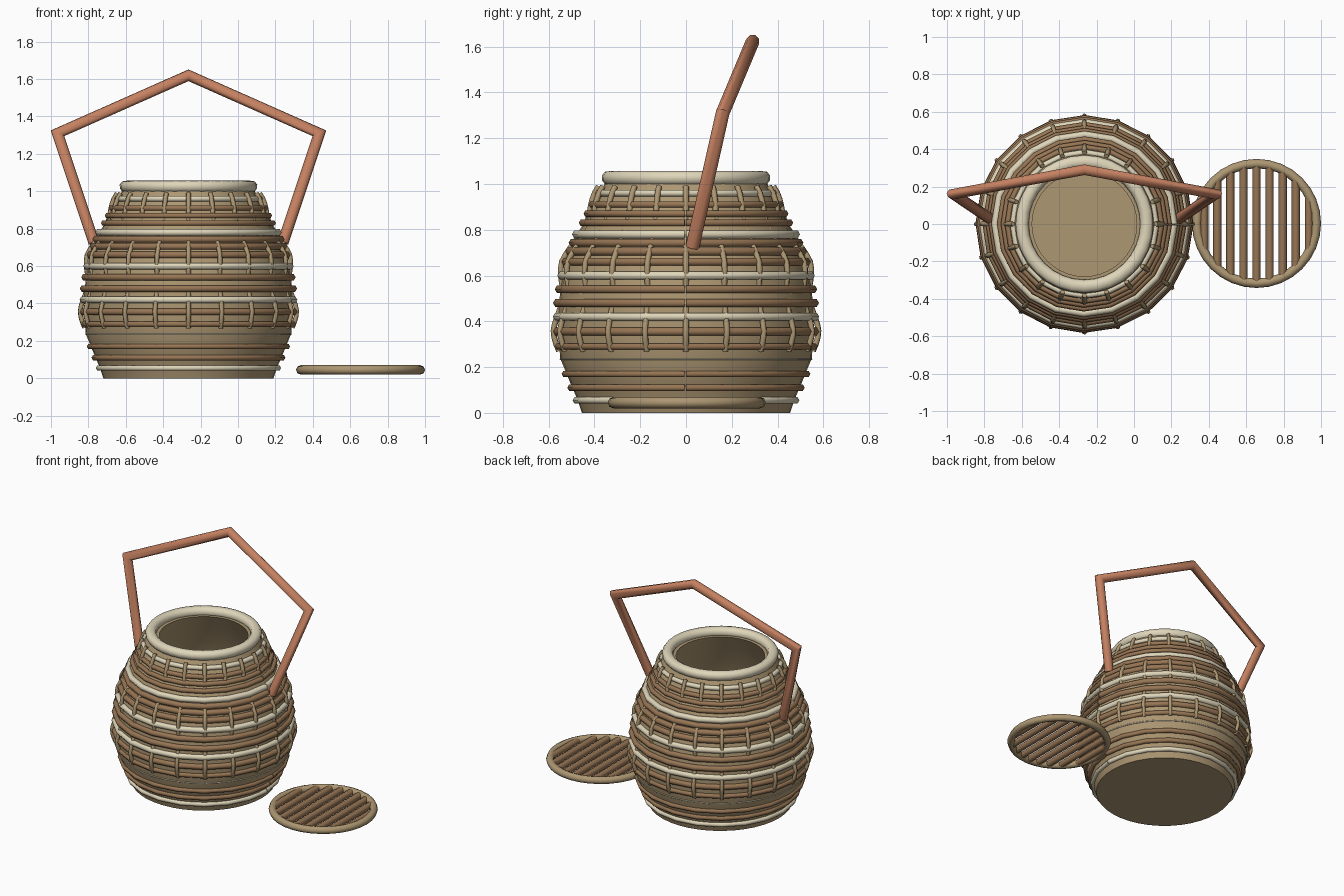
import bpy
import bmesh
import math
from mathutils import Vector

cube = bpy.data.objects.get("Cube")
if cube:
    bpy.data.objects.remove(cube)

BASKET = Vector((-0.265, 0, 0))
LID = Vector((0.655, 0.003, 0.045))
SIDES = 20


def material(name, rgb):
    mat = bpy.data.materials.new(name)
    mat.use_nodes = True
    mat.diffuse_color = (*rgb, 1)
    bsdf = mat.node_tree.nodes["Principled BSDF"]
    bsdf.inputs["Base Color"].default_value = (*rgb, 1)
    bsdf.inputs["Roughness"].default_value = 0.8
    return mat


TAN = material("tan_weave", (0.42, 0.31, 0.17))
BROWN = material("brown_reed", (0.31, 0.18, 0.09))
CREAM = material("cream_reed", (0.74, 0.67, 0.49))
WOOD = material("red_wood", (0.56, 0.22, 0.12))


def finish(name, bm, mat, location, angle=65):
    bmesh.ops.recalc_face_normals(bm, faces=bm.faces)
    mesh = bpy.data.meshes.new(name)
    bm.to_mesh(mesh)
    bm.free()
    mesh.materials.append(mat)
    obj = bpy.data.objects.new(name, mesh)
    obj.location = location
    bpy.context.collection.objects.link(obj)
    bpy.ops.object.select_all(action="DESELECT")
    obj.select_set(True)
    bpy.context.view_layer.objects.active = obj
    bpy.ops.object.shade_smooth_by_angle(angle=math.radians(angle))
    return obj


def lathe(name, profile, mat, location, steps=SIDES, closed=True, gap=0.0, angle=65):
    """Spin an (r, z) profile about z; a gap leaves the two ends of a hoop apart."""
    bm = bmesh.new()
    verts = [bm.verts.new((r, 0, z)) for r, z in profile]
    pairs = list(zip(verts, verts[1:]))
    if closed:
        pairs.append((verts[-1], verts[0]))
    edges = [bm.edges.new(p) for p in pairs]
    bmesh.ops.spin(bm, geom=verts + edges, cent=(0, 0, 0), axis=(0, 0, 1),
                   angle=math.tau - gap, steps=steps, use_duplicate=False)
    if gap:
        bmesh.ops.holes_fill(bm, edges=bm.edges, sides=len(profile))
    else:
        bmesh.ops.remove_doubles(bm, verts=bm.verts, dist=1e-4)
    return finish(name, bm, mat, location, angle)


def ring_profile(radius, z, minor, sides=6):
    turns = [math.tau * i / sides for i in range(sides)]
    return [(radius + minor * math.cos(a), z + minor * math.sin(a)) for a in turns]


def add_tube(bm, points, radius, sides=6):
    """Sweep a round section along straight runs with mitred corners."""
    pts = [Vector(p) for p in points]
    dirs = [(b - a).normalized() for a, b in zip(pts, pts[1:])]
    u = dirs[0].orthogonal().normalized()
    v = dirs[0].cross(u)
    turns = [math.tau * i / sides for i in range(sides)]
    ring = [pts[0] + radius * (math.cos(a) * u + math.sin(a) * v) for a in turns]
    rings = [[bm.verts.new(c) for c in ring]]
    for i, d in enumerate(dirs):
        normal = d + dirs[min(i + 1, len(dirs) - 1)]
        ring = [c + d * ((pts[i + 1] - c).dot(normal) / d.dot(normal)) for c in ring]
        rings.append([bm.verts.new(c) for c in ring])
    for low, high in zip(rings, rings[1:]):
        for i in range(sides):
            j = (i + 1) % sides
            bm.faces.new((low[i], low[j], high[j], high[i]))
    bm.faces.new(rings[0])
    bm.faces.new(rings[-1])


# Basket wall: one closed shell with a floor
WALL = [(0.455, 0), (0.475, 0.06), (0.505, 0.13), (0.55, 0.24), (0.557, 0.36),
        (0.555, 0.48), (0.542, 0.58), (0.52, 0.66), (0.472, 0.78),
        (0.41, 0.9), (0.35, 1.01)]


def wall_radius(z):
    for (r0, z0), (r1, z1) in zip(WALL, WALL[1:]):
        if z <= z1:
            return r0 + (r1 - r0) * (z - z0) / (z1 - z0)
    return WALL[-1][0]


inside = [(r - 0.07, max(z, 0.03)) for r, z in reversed(WALL)]
lathe("basket_body", [(0, 0)] + WALL + inside + [(0, 0.03)], TAN, BASKET,
      steps=40, closed=False, angle=40)

# Woven hoops, with a few pale accent rows
BROWN_ROWS = (0.11, 0.17, 0.29, 0.355, 0.48, 0.54, 0.66, 0.705, 0.743, 0.83, 0.87, 0.91)
CREAM_ROWS = (0.055, 0.42, 0.6, 0.78, 0.96)
for label, rows, mat in (("brown", BROWN_ROWS, BROWN), ("cream", CREAM_ROWS, CREAM)):
    for i, z in enumerate(rows):
        minor = 0.02 if 0.3 < z < 0.8 else 0.016
        lathe(f"{label}_hoop_{i + 1}", ring_profile(wall_radius(z) + 0.006, z, minor),
              mat, BASKET, gap=0.012)
lathe("thin_cream_band", ring_profile(wall_radius(0.235), 0.235, 0.004), CREAM, BASKET, steps=40)

# Upright stakes weaving in and out of the hoops
bm = bmesh.new()
for k in range(SIDES):
    a = math.tau * k / SIDES
    path = []
    for i in range(25):
        z = 0.27 + 0.03 * i
        r = wall_radius(z) + 0.004 + 0.018 * math.cos(math.tau * (z - 0.97) / 0.31)
        path.append((r * math.cos(a), r * math.sin(a), z))
    add_tube(bm, path, 0.013)
finish("upright_stakes", bm, TAN, BASKET)

# Thick rolled rim
lathe("basket_rim", [(0.352, 0.995), (0.366, 1.015), (0.368, 1.035), (0.355, 1.053),
                     (0.325, 1.057), (0.305, 1.045), (0.298, 1.02), (0.31, 0.995)],
      CREAM, BASKET, steps=32)

# Tilted angular handle
half = [(0.505, 0.028, 0.725), (0.7, 0.16, 1.31)]
bm = bmesh.new()
add_tube(bm, [(-x, y, z) for x, y, z in half] + [(0, 0.29, 1.62)] + half[::-1], 0.03, 8)
finish("handle", bm, WOOD, BASKET, 50)

# Lid: round frame with parallel slats
lathe("lid_frame", ring_profile(0.32, 0, 0.025, 8), TAN, LID, steps=32)
bm = bmesh.new()
for i in range(-4, 5):
    x = 0.07 * i
    reach = math.sqrt(0.315 ** 2 - x ** 2)
    add_tube(bm, [(x, -reach, 0), (x, reach, 0)], 0.022, 8)
finish("lid_slats", bm, BROWN, LID, 50)
